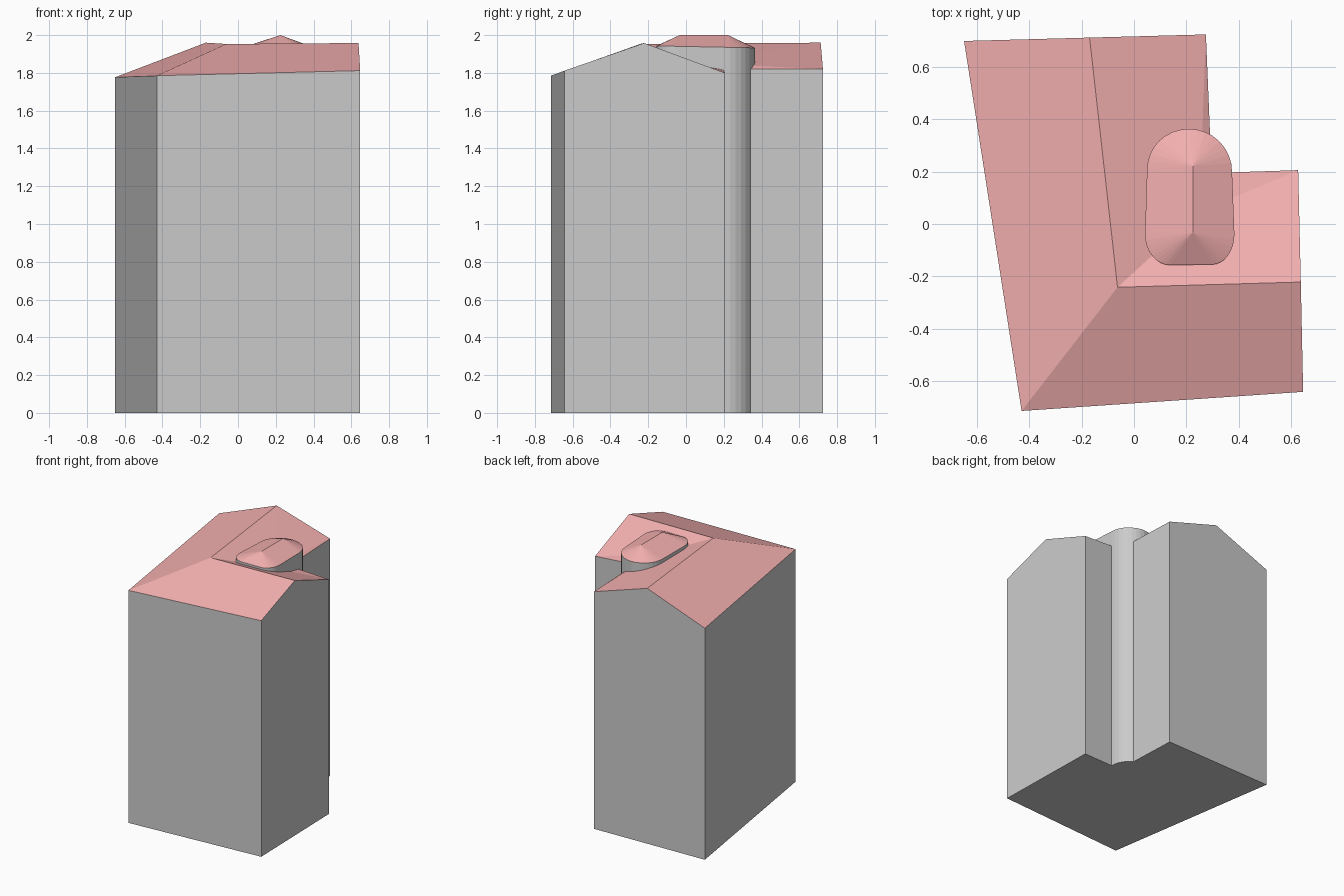
import bpy
import math

if "Cube" in bpy.data.objects:
    bpy.data.objects.remove(bpy.data.objects["Cube"])


def material(name, color):
    m = bpy.data.materials.new(name)
    m.diffuse_color = (*color, 1)
    m.use_nodes = True
    m.node_tree.nodes["Principled BSDF"].inputs["Base Color"].default_value = m.diffuse_color
    return m


MATS = [material("wall_grey", (0.7, 0.7, 0.7)), material("roof_red", (0.9, 0.43, 0.43))]


def build(name, eaves, ridge, roof):
    """Closed solid: vertical walls below the eaves (counter-clockwise) and given roof faces."""
    n = len(eaves)
    verts = [(x, y, 0) for x, y, z in eaves] + eaves + ridge
    walls = [(i, (i + 1) % n, n + (i + 1) % n, n + i) for i in range(n)]
    faces = [tuple(reversed(range(n)))] + walls + [tuple(n + i for i in f) for f in roof]
    mesh = bpy.data.meshes.new(name)
    mesh.from_pydata(verts, [], faces)
    for m in MATS:
        mesh.materials.append(m)
    for p in mesh.polygons:
        p.material_index = int(p.index > n)
    ob = bpy.data.objects.new(name, mesh)
    bpy.context.collection.objects.link(ob)
    return ob


# L-shaped house: eaves, then ridge ends, ridge corner and a valley point
eaves = [(-0.43, -0.715, 1.785), (0.647, -0.642, 1.812), (0.628, 0.206, 1.80),
         (0.297, 0.195, 1.82), (0.275, 0.725, 1.82), (-0.65, 0.70, 1.777)]
ridge = [(-0.17, 0.713, 1.96), (-0.063, -0.242, 1.953), (0.638, -0.222, 1.958),
         (0.25, 0.045, 1.852)]
BACK, CORNER, SIDE, VALLEY = 6, 7, 8, 9
roof = [(5, 0, CORNER, BACK), (0, 1, SIDE, CORNER),
        (CORNER, SIDE, 2), (CORNER, 2, VALLEY), (VALLEY, 2, 3),
        (VALLEY, 3, 4), (VALLEY, 4, BACK), (VALLEY, BACK, CORNER)]
house = build("house", eaves, ridge, roof)
# Gable triangles are walls
gables = [(1, 2, SIDE), (4, 5, BACK)]
n = len(eaves)
mesh = house.data
verts = [v.co[:] for v in mesh.vertices]
faces = [tuple(p.vertices) for p in mesh.polygons]
slots = [p.material_index for p in mesh.polygons] + [0, 0]
for a, b, r in gables:
    # merge each gable into the wall below it
    faces[1 + a] = (a, b, n + b, n + r, n + a)
mesh.clear_geometry()
mesh.from_pydata(verts, [], faces)
for p in mesh.polygons:
    p.material_index = slots[p.index]

# Rounded stair tower in the inner corner
STEPS = 8
ring = []
for k, (cx, cy, rx, ry) in enumerate([(0.21, 0.20, 0.165, 0.164), (0.21, 0.21, 0.16, 0.154),
                                      (0.138, -0.04, 0.096, 0.117), (0.298, -0.04, 0.086, 0.115)]):
    for s in range(STEPS + 1):
        a = math.pi / 2 * (k + s / STEPS)
        x, y = cx + rx * math.cos(a), cy + ry * math.sin(a)
        if k == 1 and s == 0:
            continue
        ring.append((x, y, 1.943 - 0.02 * (y + 0.16)))
m = len(ring)
near = [m if p[1] > 0.1 else m + 1 for p in ring]
fan = []
for i in range(m):
    j = (i + 1) % m
    fan.append((i, j, near[i]) if near[i] == near[j] else (i, j, near[j], near[i]))
tower = build("tower", ring, [(0.225, 0.222, 2.0), (0.225, -0.033, 2.0)], fan)

# Join the tower to the house as one clean shell
mod = house.modifiers.new("union", 'BOOLEAN')
mod.operation = 'UNION'
mod.solver = 'EXACT'
mod.object = tower
bpy.context.view_layer.objects.active = house
house.select_set(True)
bpy.ops.object.modifier_apply(modifier=mod.name)
bpy.data.objects.remove(tower)
